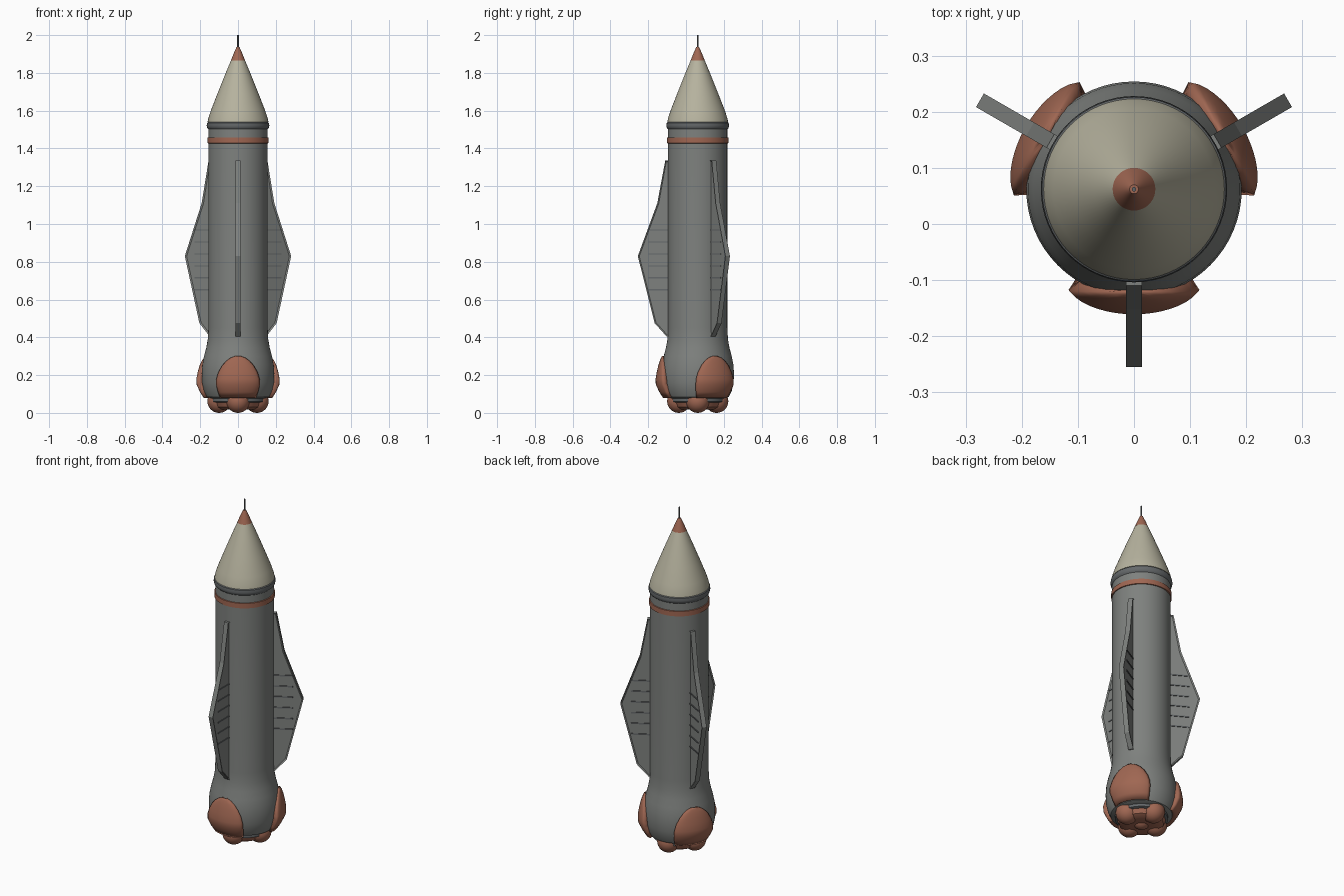
import bpy, bmesh, math
from mathutils import Matrix, Vector

AXIS_Y = 0.062
FIN_ANGLES = {"front": -90, "back_left": 30, "back_right": 150}

old = bpy.data.objects.get("Cube")
if old:
    bpy.data.objects.remove(old, do_unlink=True)


def material(name, rgb):
    m = bpy.data.materials.new(name)
    m.use_nodes = True
    m.diffuse_color = (*rgb, 1)
    bsdf = next(n for n in m.node_tree.nodes if n.type == "BSDF_PRINCIPLED")
    bsdf.inputs["Base Color"].default_value = (*rgb, 1)
    bsdf.inputs["Roughness"].default_value = 0.6
    return m


GREY = material("hull grey", (0.21, 0.22, 0.21))
DARK = material("dark steel", (0.13, 0.14, 0.145))
RUST = material("rust orange", (0.35, 0.135, 0.085))
CREAM = material("cream", (0.47, 0.45, 0.345))


def finish(bm, name, mat, angle=0, smooth=35, recalc=True):
    """Turn a bmesh into an object placed on the rocket axis."""
    if recalc:
        bmesh.ops.recalc_face_normals(bm, faces=bm.faces)
    me = bpy.data.meshes.new(name)
    bm.to_mesh(me)
    bm.free()
    ob = bpy.data.objects.new(name, me)
    bpy.context.scene.collection.objects.link(ob)
    me.materials.append(mat)
    ob.location.y = AXIS_Y
    ob.rotation_euler.z = math.radians(angle)
    if smooth:
        bpy.ops.object.select_all(action="DESELECT")
        bpy.context.view_layer.objects.active = ob
        ob.select_set(True)
        bpy.ops.object.shade_smooth_by_angle(angle=math.radians(smooth))
    return ob


def lathe(name, profile, mat, segments=64):
    """Revolve (radius, height) points around the axis and cap the ends."""
    bm = bmesh.new()
    rings = []
    for r, z in profile:
        rings.append([bm.verts.new((r * math.cos(t), r * math.sin(t), z))
                      for t in (math.tau * i / segments for i in range(segments))])
    for a, b in zip(rings, rings[1:]):
        for i in range(segments):
            j = (i + 1) % segments
            bm.faces.new((a[i], a[j], b[j], b[i]))
    bm.faces.new(rings[0])
    bm.faces.new(rings[-1])
    return finish(bm, name, mat)


# Hull with flared tail
lathe("hull", [(0.14, 0.075), (0.165, 0.085), (0.18, 0.115), (0.19, 0.16),
               (0.192, 0.21), (0.189, 0.255), (0.18, 0.30), (0.168, 0.345),
               (0.16, 0.39), (0.157, 0.45), (0.157, 1.51)], GREY)
lathe("rust_band", [(0.15, 1.425), (0.162, 1.428), (0.162, 1.457), (0.15, 1.46)], RUST)
lathe("collar", [(0.155, 1.50), (0.163, 1.508), (0.166, 1.52), (0.164, 1.535),
                 (0.155, 1.542)], DARK)

# Nose
lathe("nose_cone", [(0.161, 1.54), (0.157, 1.56), (0.144, 1.60), (0.109, 1.69),
                    (0.071, 1.785), (0.037, 1.867)], CREAM)
lathe("nose_tip", [(0.038, 1.865), (0.024, 1.90), (0.008, 1.936)], RUST)
lathe("antenna", [(0.004, 1.93), (0.004, 2.0)], DARK, 12)


# Fins: raised rim, recessed panel, cross ribs on both sides
def fin(side, angle):
    outline = [(0.14, 1.335), (0.172, 1.335), (0.214, 1.11), (0.317, 0.83),
               (0.228, 0.475), (0.165, 0.405), (0.14, 0.405)]
    half = 0.014
    bm = bmesh.new()
    face = bm.faces.new([bm.verts.new((r, -half, z)) for r, z in outline])
    new = bmesh.ops.extrude_face_region(bm, geom=[face])["geom"]
    for v in new:
        if isinstance(v, bmesh.types.BMVert):
            v.co.y = half
    bmesh.ops.recalc_face_normals(bm, faces=bm.faces)
    sides = [f for f in bm.faces if abs(f.normal.y) > 0.9]
    bmesh.ops.inset_individual(bm, faces=sides, thickness=0.008)
    for f in sides:
        for v in f.verts:
            v.co.y *= 0.6
    finish(bm, side + "_fin", GREY, angle, smooth=0)

    bm = bmesh.new()
    for i in range(6):
        z = 0.968 - i * 0.0633
        place = Matrix.Translation((0.205, 0, z)) @ Matrix.Diagonal((0.11, 0.024, 0.007, 1))
        bmesh.ops.create_cube(bm, size=1, matrix=place)
    finish(bm, side + "_fin_ribs", DARK, angle, smooth=0)


# Tail pads: arched shields wrapped around the flare
def pad(side, angle):
    profile = [(0.183, 0.078), (0.203, 0.11), (0.222, 0.15), (0.223, 0.18),
               (0.217, 0.215), (0.209, 0.25), (0.201, 0.275), (0.194, 0.292),
               (0.188, 0.302)]
    cols = 16
    bm = bmesh.new()
    rows = []
    for r, z in profile:
        t = max(0, (z - 0.15) / 0.153)
        width = math.radians(33) * math.sqrt(max(0.004, 1 - t * t))
        row = []
        for i in range(cols + 1):
            u = 2 * i / cols - 1
            rad = r - 0.008 * u ** 6
            row.append(bm.verts.new((rad * math.cos(u * width),
                                     rad * math.sin(u * width), z)))
        rows.append(row)
    for a, b in zip(rows, rows[1:]):
        for i in range(cols):
            bm.faces.new((a[i], a[i + 1], b[i + 1], b[i]))
    ob = finish(bm, side + "_tail_pad", RUST, angle, smooth=28, recalc=False)
    shell = ob.modifiers.new("thickness", "SOLIDIFY")
    shell.thickness = 0.04
    shell.offset = -1


for side, angle in FIN_ANGLES.items():
    fin(side, angle)
    pad(side, angle)

# Engine base and rounded nozzles
lathe("engine_plate", [(0.13, 0.055), (0.142, 0.06), (0.142, 0.08), (0.13, 0.085)], DARK)
lathe("engine_bowl", [(0.06, 0.018), (0.095, 0.018), (0.118, 0.03), (0.13, 0.058)], RUST)


def ball(name, radius, centre, angle=0):
    bm = bmesh.new()
    bmesh.ops.create_uvsphere(bm, u_segments=32, v_segments=16, radius=radius,
                              matrix=Matrix.Translation(Vector(centre)))
    finish(bm, name, RUST, angle, smooth=60)


for name, angle in (("left", 0), ("back", 90), ("right", 180), ("front", 270)):
    ball(name + "_nozzle", 0.062, (0.1, 0, 0.062), angle)
ball("centre_nozzle", 0.05, (0, 0, 0.052))
